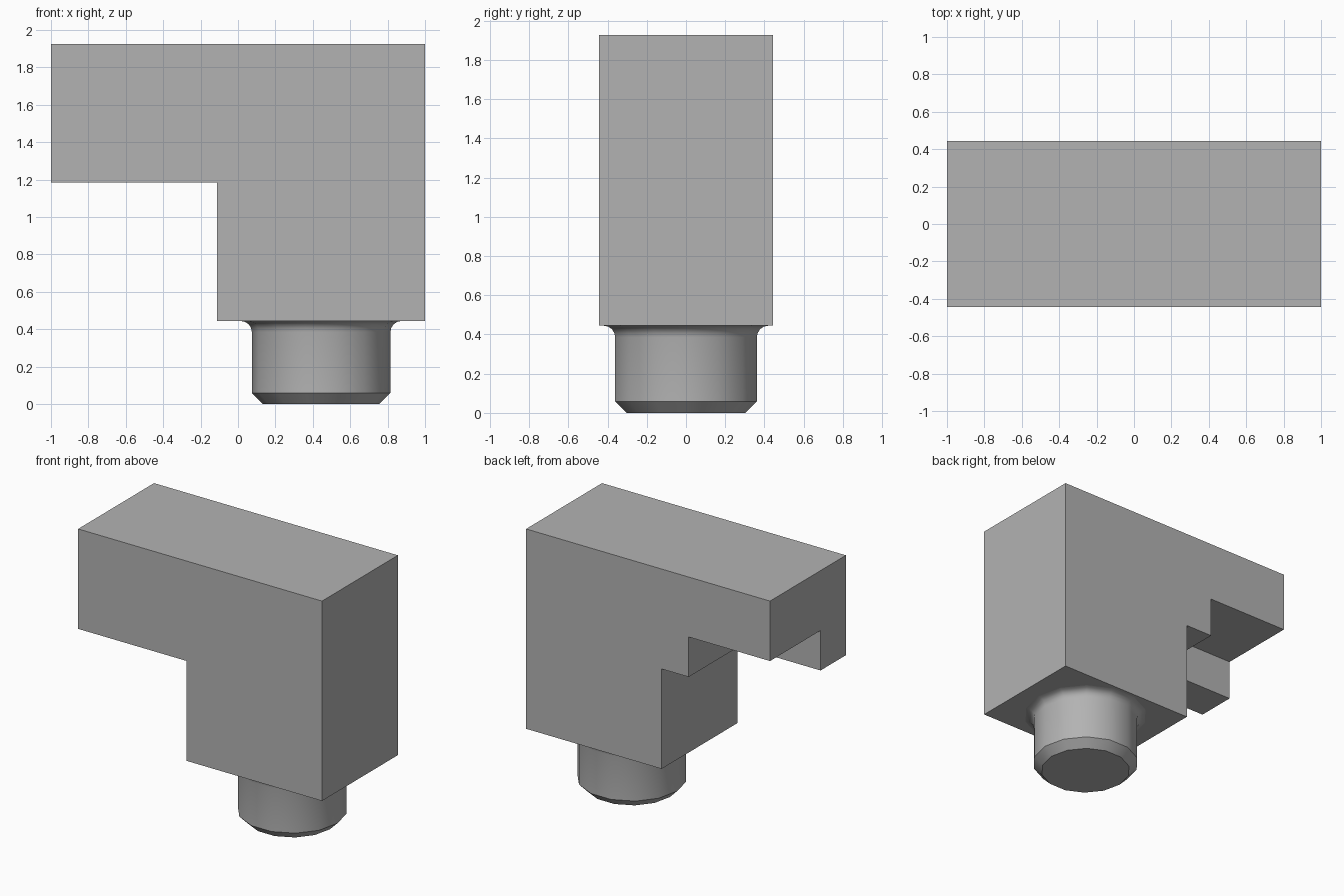
import bpy
import bmesh
import math
from mathutils import Vector

UNIT = 2 / 27          # the longest side is 27 units
SIDES = 14             # facets around the peg

cube = bpy.data.objects.get("Cube")
if cube:
    bpy.data.objects.remove(cube, do_unlink=True)

grey = bpy.data.materials.new("plain grey")
grey.use_nodes = True
colour = (0.45, 0.45, 0.45, 1)
grey.diffuse_color = colour
grey.node_tree.nodes["Principled BSDF"].inputs["Base Color"].default_value = colour


def finish(name, bm):
    bmesh.ops.recalc_face_normals(bm, faces=bm.faces)
    mesh = bpy.data.meshes.new(name)
    bm.to_mesh(mesh)
    bm.free()
    mesh.materials.append(grey)
    obj = bpy.data.objects.new(name, mesh)
    bpy.context.collection.objects.link(obj)
    return obj


def extrude_profile(name, points, front, back):
    """Extrude an x-z outline along y."""
    bm = bmesh.new()
    face = bm.faces.new([bm.verts.new((x * UNIT, front * UNIT, z * UNIT)) for x, z in points])
    result = bmesh.ops.extrude_face_region(bm, geom=[face])
    moved = [v for v in result["geom"] if isinstance(v, bmesh.types.BMVert)]
    bmesh.ops.translate(bm, verts=moved, vec=Vector((0, (back - front) * UNIT, 0)))
    return finish(name, bm)


# L-shaped body: upright leg with an arm reaching to the right
left, right, step = 13.5, -13.5, -1.5
bottom, arm, top = 6, 16, 26
body = extrude_profile("angled_body", [(left, bottom), (left, top), (right, top),
                                       (right, arm), (step, arm), (step, bottom)], -6, 6)

# Notch under the rear of the arm, leaving a lip along the front
notch = extrude_profile("notch_cutter", [(right - 2, arm - 2), (right - 2, arm + 4),
                                         (step - 3, arm + 4), (step - 3, arm - 2)], -2, 8)
notch.hide_render = True
notch.hide_set(True)
cut = body.modifiers.new("notch", "BOOLEAN")
cut.operation = "DIFFERENCE"
cut.solver = "EXACT"
cut.object = notch

# Round peg: chamfered tip, straight side and a fillet flaring into the body
radius, edge = 5, 0.8
profile = [(radius - edge, 0), (radius, edge)]
for i in range(5):
    a = math.radians(22.5 * i)
    profile.append((radius + edge * (1 - math.cos(a)), bottom - edge * (1 - math.sin(a))))

bm = bmesh.new()
rings = []
for r, z in profile:
    rings.append([bm.verts.new(((6 + r * math.cos(t)) * UNIT, r * math.sin(t) * UNIT, z * UNIT))
                  for t in (math.tau * k / SIDES for k in range(SIDES))])
for low, high in zip(rings, rings[1:]):
    for k in range(SIDES):
        n = (k + 1) % SIDES
        bm.faces.new((low[k], low[n], high[n], high[k]))
bm.faces.new(rings[0])
bm.faces.new(rings[-1])
peg = finish("round_peg", bm)

bpy.ops.object.select_all(action="DESELECT")
peg.select_set(True)
bpy.context.view_layer.objects.active = peg
bpy.ops.object.shade_smooth_by_angle(angle=math.radians(30))
